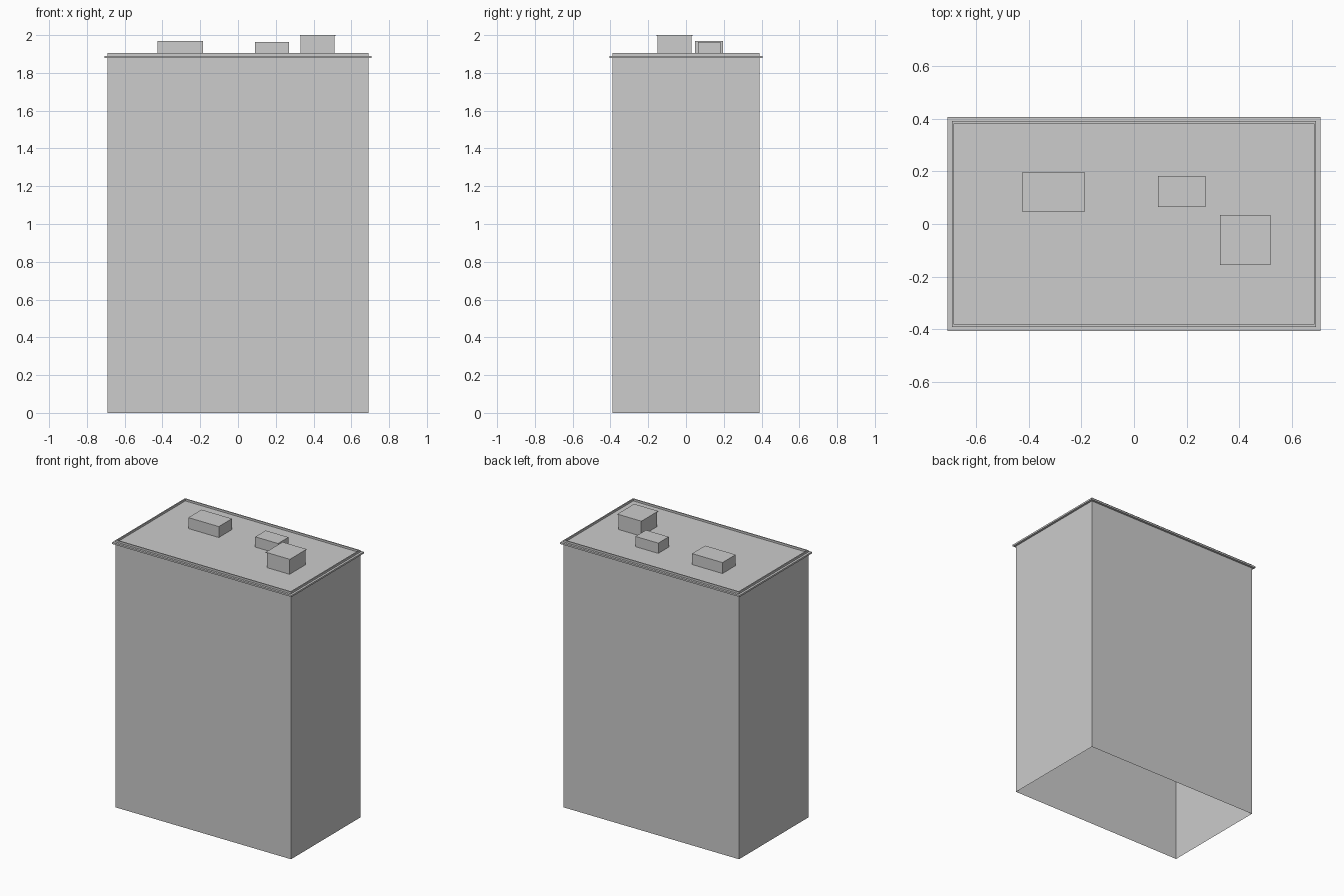
import bpy
import bmesh

cube = bpy.data.objects.get("Cube")
if cube:
    bpy.data.objects.remove(cube, do_unlink=True)

# Single flat material
grey = bpy.data.materials.new("light_grey")
grey.use_nodes = True
colour = (0.604, 0.604, 0.604, 1)
grey.diffuse_color = colour
grey.node_tree.nodes["Principled BSDF"].inputs["Base Color"].default_value = colour


def stacked_block(name, centre, rings):
    """Loft rectangular rings (half width, half depth, z); the bottom stays open."""
    bm = bmesh.new()
    cx, cy = centre
    loops = [[bm.verts.new((cx + sx * w, cy + sy * d, z))
              for sx, sy in ((-1, -1), (1, -1), (1, 1), (-1, 1))]
             for w, d, z in rings]
    for low, high in zip(loops, loops[1:]):
        for i in range(4):
            j = (i + 1) % 4
            bm.faces.new((low[i], low[j], high[j], high[i]))
    bm.faces.new(loops[-1])
    mesh = bpy.data.meshes.new(name)
    bm.to_mesh(mesh)
    bm.free()
    mesh.materials.append(grey)
    obj = bpy.data.objects.new(name, mesh)
    bpy.context.collection.objects.link(obj)
    return obj


ROOF = 1.89
W, D = 0.691, 0.39        # half size of the walls
LIP = 0.016               # cornice overhang
RIM = 0.008               # parapet thickness

# Hollow tower: walls, cornice, parapet and sunken roof
stacked_block("tower_shell", (0, 0), [
    (W, D, 0), (W, D, 1.878),
    (W + LIP, D + LIP, 1.878), (W + LIP, D + LIP, ROOF),
    (W, D, ROOF), (W, D, 1.904),
    (W - RIM, D - RIM, 1.904), (W - RIM, D - RIM, ROOF),
])

# Plain rooftop units
for name, centre, w, d, top in (
        ("wide_roof_unit", (-0.305, 0.122), 0.12, 0.074, 1.968),
        ("small_roof_unit", (0.181, 0.123), 0.09, 0.059, 1.963)):
    stacked_block(name, centre, [(w, d, ROOF), (w, d, top)])

# Stair housing with a thin overhanging cap
w, d, lip = 0.09, 0.09, 0.005
stacked_block("stair_housing", (0.422, -0.06), [
    (w, d, ROOF), (w, d, 1.995),
    (w + lip, d + lip, 1.995), (w + lip, d + lip, 2.0),
])
